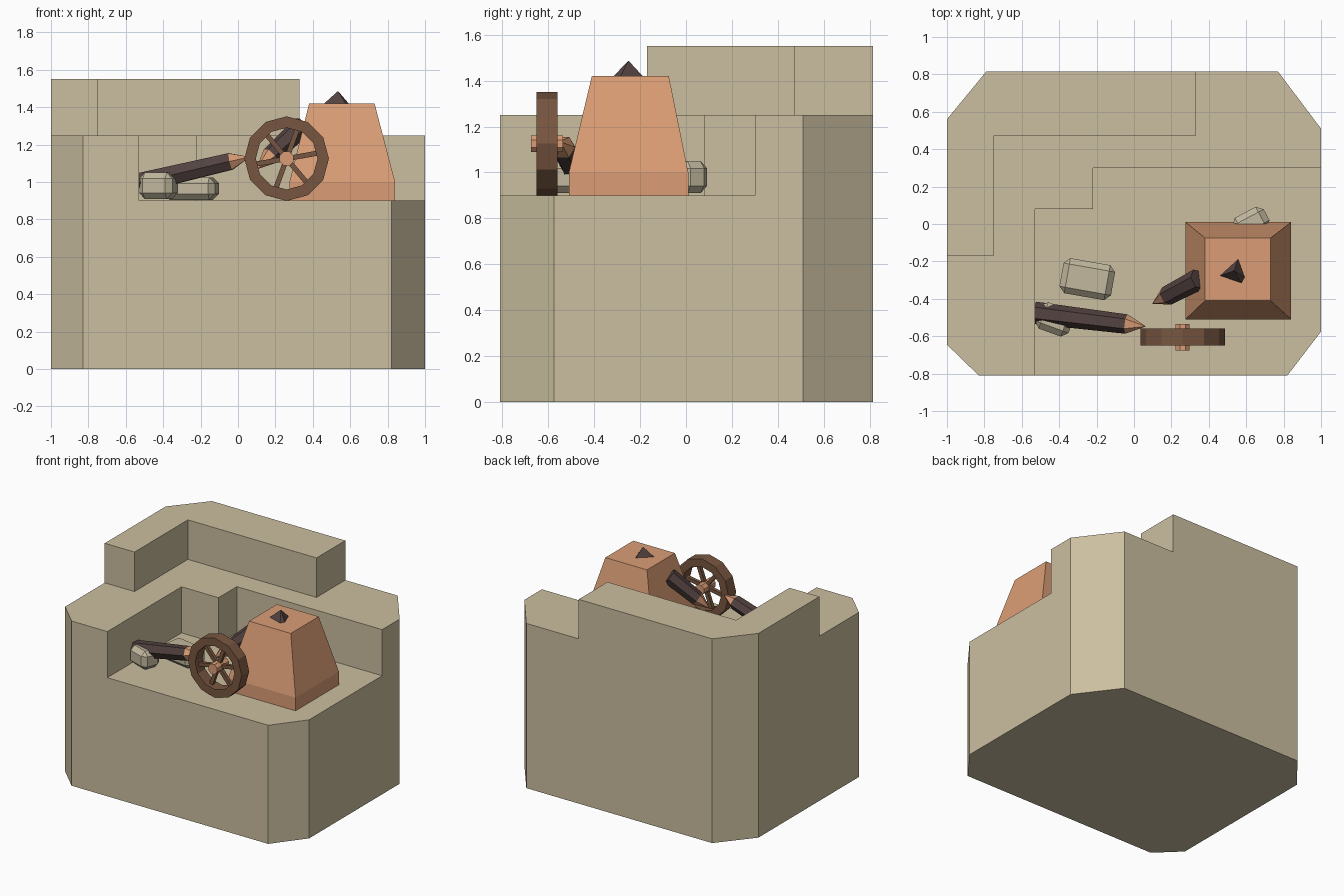
import bpy, bmesh, math
from mathutils import Matrix, Vector

if "Cube" in bpy.data.objects:
    bpy.data.objects.remove(bpy.data.objects["Cube"], do_unlink=True)


def material(name, rgb):
    m = bpy.data.materials.new(name)
    m.use_nodes = True
    m.diffuse_color = (*rgb, 1)
    m.node_tree.nodes["Principled BSDF"].inputs["Base Color"].default_value = (*rgb, 1)
    return m


SAND = material("sandstone", (0.60, 0.52, 0.35))
STONE = material("pale stone", (0.54, 0.48, 0.34))
CLAY = material("orange clay", (0.71, 0.34, 0.18))
WOOD = material("brown wood", (0.19, 0.093, 0.052))
DARK = material("dark bark", (0.084, 0.054, 0.051))


def finish(name, bm, *mats):
    bmesh.ops.remove_doubles(bm, verts=bm.verts, dist=0.0005)
    bmesh.ops.recalc_face_normals(bm, faces=bm.faces)
    mesh = bpy.data.meshes.new(name)
    bm.to_mesh(mesh)
    bm.free()
    for m in mats:
        mesh.materials.append(m)
    ob = bpy.data.objects.new(name, mesh)
    bpy.context.collection.objects.link(ob)
    return ob


def loft(name, rings, mats, tints=None):
    """Join equal rings of points into a closed solid; tints are per segment."""
    bm = bmesh.new()
    loops = [[bm.verts.new(p) for p in ring] for ring in rings]
    n = len(loops[0])
    for s, (a, b) in enumerate(zip(loops, loops[1:])):
        for i in range(n):
            j = (i + 1) % n
            f = bm.faces.new((a[i], a[j], b[j], b[i]))
            f.material_index = tints[s] if tints else 0
    bm.faces.new(loops[0])
    bm.faces.new(loops[-1])
    return finish(name, bm, *mats)


def rod(name, points, radii, sides, mats, tints=None, turn=0.0):
    """Straight rod through points, with a radius at each."""
    pts = [Vector(p) for p in points]
    q = (pts[-1] - pts[0]).to_track_quat("Z", "Y")
    angles = [turn + math.tau * i / sides for i in range(sides)]
    rings = [[p + q @ Vector((r * math.cos(a), r * math.sin(a), 0)) for a in angles]
             for p, r in zip(pts, radii)]
    return loft(name, rings, mats, tints)


def rectangle(x0, x1, y0, y1, z):
    return [(x0, y0, z), (x1, y0, z), (x1, y1, z), (x0, y1, z)]


# Stepped block: the ground plan has three regions, raised one after another
floor = [(-.53, -.81), (.82, -.81), (1, -.575), (1, .3), (-.22, .3), (-.22, .08), (-.53, .08)]
middle = [(-.83, -.81), (-.53, -.81), (-.53, .08), (-.22, .08), (-.22, .3), (1, .3), (1, .51),
          (.77, .815), (.33, .815), (.33, .47), (-.75, .47), (-.75, -.17), (-1, -.17), (-1, -.645)]
upper = [(-1, -.17), (-.75, -.17), (-.75, .47), (.33, .47), (.33, .815), (-.79, .815), (-1, .56)]
bm = bmesh.new()
corners = {p: bm.verts.new((*p, 0)) for p in floor + middle + upper}
region = [bm.faces.new([corners[p] for p in plan]) for plan in (floor, middle, upper)]
for rise in (0.9, 0.35, 0.3):
    heights = [f.calc_center_median() for f in region]
    new = bmesh.ops.extrude_face_region(bm, geom=region)["geom"]
    bmesh.ops.translate(bm, vec=(0, 0, rise),
                        verts=[g for g in new if isinstance(g, bmesh.types.BMVert)])
    tops = [g for g in new if isinstance(g, bmesh.types.BMFace)]
    # The lowest terrace still in play has its median nearest the front right
    tops.sort(key=lambda f: min(v.co.x + abs(v.co.y + .81) for v in f.verts), reverse=True)
    if len(tops) == 3:
        tops = [f for f in tops if not any(abs(v.co.x - .82) < .01 for v in f.verts)]
    else:
        tops = [f for f in tops if not any(abs(v.co.x - 1) < .01 for v in f.verts)]
    region = tops
finish("stepped_block", bm, SAND)

# Tapered tower on a short plinth
loft("tower", [rectangle(.275, .84, -.51, .01, .9), rectangle(.275, .84, -.51, .01, 1.0),
               rectangle(.38, .73, -.41, -.075, 1.42)], [CLAY])

# Dark pointed peak through the tower top
base = [(.45, -.28), (.58, -.325), (.6, -.29), (.56, -.18)]
loft("tower_peak", [[(x, y, 1.41) for x, y in base], [(.535, -.25, 1.485)] * 4][:1]
     + [[(.535 + (x - .535) * .02, -.25 + (y + .25) * .02, 1.485) for x, y in base]], [DARK])

# Sharpened logs
rod("long_log", [(-.53, -.475, .995), (-.04, -.535, 1.11), (.06, -.547, 1.133)],
    (.06, .052, .002), 6, [DARK, CLAY], (0, 1))
rod("short_log", [(.345, -.295, 1.30), (.175, -.385, 1.14), (.1, -.425, 1.07)],
    (.058, .052, .002), 6, [DARK, CLAY], (0, 1))

# Spoked wheel: spun rim, hub and six spokes
hub = Vector((.26, -.605, 1.125))
bm = bmesh.new()
section = [bm.verts.new(hub + Vector((r, y, 0)))
           for r, y in ((.165, -.045), (.226, -.045), (.226, .045), (.165, .045))]
edges = [bm.edges.new((section[i], section[(i + 1) % 4])) for i in range(4)]
bmesh.ops.spin(bm, geom=section + edges, cent=hub, axis=(0, 1, 0),
               angle=math.tau, steps=12, use_duplicate=False)
finish("wheel_rim", bm, WOOD)
rod("wheel_hub", [hub + Vector((0, y, 0)) for y in (-.07, .07)], (.04, .04), 8, [CLAY],
    turn=math.pi / 8)
for i in range(6):
    a = math.radians(10 + 60 * i)
    out = Vector((math.cos(a), 0, math.sin(a)))
    rod(f"wheel_spoke_{i + 1}", [hub + out * .02, hub + out * .175], (.019, .019), 4, [WOOD],
        turn=math.pi / 4)

# Chamfered rocks: centre, size, turn about z
rocks = [((-.25, -.295, .965), (.28, .19, .12), -10),
         ((-.425, -.51, .98), (.19, .15, .14), -20),
         ((.625, .005, .98), (.19, .13, .14), 28)]
for i, (centre, size, turn) in enumerate(rocks):
    bm = bmesh.new()
    bmesh.ops.create_cube(bm, size=1)
    bmesh.ops.scale(bm, vec=size, verts=bm.verts)
    bmesh.ops.bevel(bm, geom=bm.edges[:], offset=.032, segments=1, affect="EDGES")
    bmesh.ops.transform(bm, verts=bm.verts, matrix=Matrix.Translation(centre)
                        @ Matrix.Rotation(math.radians(turn), 4, "Z"))
    finish(f"rock_{i + 1}", bm, STONE)
